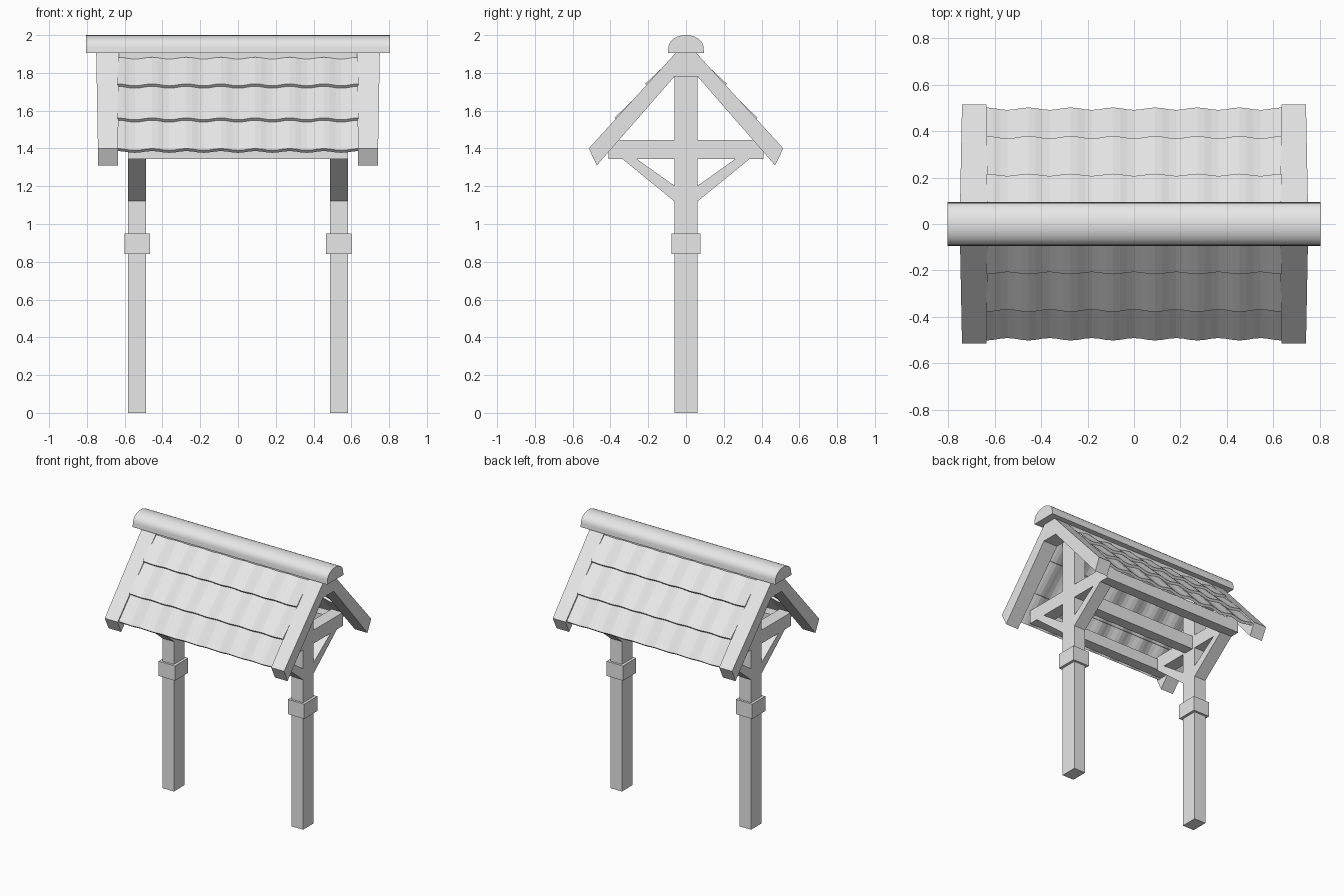
import bpy, math

cube = bpy.data.objects.get("Cube")
if cube:
    bpy.data.objects.remove(cube)

COLOUR = (0.8, 0.8, 0.8, 1)
mat = bpy.data.materials.new("pale_grey")
mat.use_nodes = True
mat.diffuse_color = COLOUR
mat.node_tree.nodes["Principled BSDF"].inputs["Base Color"].default_value = COLOUR


def make(name, verts, faces):
    mesh = bpy.data.meshes.new(name)
    mesh.from_pydata(verts, [], faces)
    mesh.materials.append(mat)
    obj = bpy.data.objects.new(name, mesh)
    bpy.context.collection.objects.link(obj)
    # consistent outward normals
    bpy.context.view_layer.objects.active = obj
    bpy.ops.object.select_all(action='DESELECT')
    obj.select_set(True)
    bpy.ops.object.mode_set(mode='EDIT')
    bpy.ops.mesh.select_all(action='SELECT')
    bpy.ops.mesh.normals_make_consistent(inside=False)
    bpy.ops.object.mode_set(mode='OBJECT')
    return obj


def extrude_x(name, profile, x0, x1):
    """Prism from a (y, z) profile; x0 and x1 may be functions of z."""
    n = len(profile)
    at = lambda x, z: x(z) if callable(x) else x
    verts = [(at(x, z), y, z) for x in (x0, x1) for y, z in profile]
    faces = [tuple(range(n)), tuple(range(n, 2 * n))]
    faces += [(i, (i + 1) % n, n + (i + 1) % n, n + i) for i in range(n)]
    return make(name, verts, faces)


def box(name, x0, x1, y0, y1, z0, z1):
    return extrude_x(name, [(y0, z0), (y1, z0), (y1, z1), (y0, z1)], x0, x1)


def tile_row(name, side, top, bottom, half=0.637, waves=7, steps=6, thick=0.02):
    """Corrugated slab sloping from top to bottom, both (y, z)."""
    dy, dz = bottom[0] - top[0], bottom[1] - top[1]
    length = math.hypot(dy, dz)
    ny, nz = -dz / length, dy / length
    count = waves * steps
    verts, faces = [], []
    for i in range(count + 1):
        x = -half + 2 * half * i / count
        wave = 0.007 * math.cos(math.tau * i / steps)
        for (y, z), off in ((top, 0), (bottom, 0), (bottom, -thick), (top, -thick)):
            d = wave + off
            verts.append((x, side * (y + ny * d), z + nz * d))
    for i in range(count):
        a, b = 4 * i, 4 * i + 4
        faces += [(a + k, a + (k + 1) % 4, b + (k + 1) % 4, b + k) for k in range(4)]
    last = 4 * count
    faces += [(0, 1, 2, 3), (last, last + 1, last + 2, last + 3)]
    return make(name, verts, faces)


# Two timber frames: post, band, collar beam and braces
for label, s in (("left", 1), ("right", -1)):
    x0, x1 = sorted((s * 0.487, s * 0.582))
    box(label + "_post", x0, x1, -0.062, 0.062, 0, 1.85)
    b0, b1 = sorted((s * 0.467, s * 0.602))
    box(label + "_post_band", b0, b1, -0.078, 0.078, 0.84, 0.95)
    box(label + "_collar_beam", x0, x1, -0.41, 0.41, 1.345, 1.445)
    for end, t in (("back", 1), ("front", -1)):
        brace = [(0.055, 1.115), (0.34, 1.347), (0.265, 1.347), (0.055, 1.198)]
        extrude_x(f"{label}_{end}_brace", [(t * y, z) for y, z in brace], x0, x1)

    # Gable boards, narrowing a little towards the eaves
    half = [(0.515, 1.40), (0.472, 1.31), (0.062, 1.78)]
    gable = [(0.055, 1.905)] + half
    gable += [(-y, z) for y, z in reversed(gable)]
    extrude_x(label + "_gable_board", gable,
              lambda z: s * (0.636 - 0.01 * (z - 1.31)),
              lambda z: s * (0.740 + 0.018 * (z - 1.31)))

# Long beams joining the frames
box("centre_beam", -0.49, 0.49, -0.04, 0.04, 1.345, 1.445)
box("ridge_beam", -0.64, 0.64, -0.055, 0.055, 1.83, 1.91)
for end, t in (("back", 1), ("front", -1)):
    y0, y1 = sorted((t * 0.33, t * 0.41))
    box(end + "_wall_plate", -0.582, 0.582, y0, y1, 1.345, 1.43)

    # Overlapping corrugated tile rows
    rows = [((0.06, 1.878), (0.212, 1.737)),
            ((0.185, 1.738), (0.374, 1.557)),
            ((0.35, 1.557), (0.497, 1.395))]
    for i, (top, bottom) in enumerate(rows):
        tile_row(f"{end}_tile_row_{i + 1}", t, top, bottom)

# Rounded ridge cap
cap = [(0.095, 1.905)]
for i in range(13):
    a = math.pi * i / 12
    cap.append((0.093 * math.cos(a), 1.935 + 0.065 * math.sin(a)))
cap.append((-0.095, 1.905))
ridge = extrude_x("ridge_cap", cap, -0.805, 0.805)
bpy.ops.object.select_all(action='DESELECT')
ridge.select_set(True)
bpy.context.view_layer.objects.active = ridge
bpy.ops.object.shade_smooth_by_angle(angle=math.radians(35))
